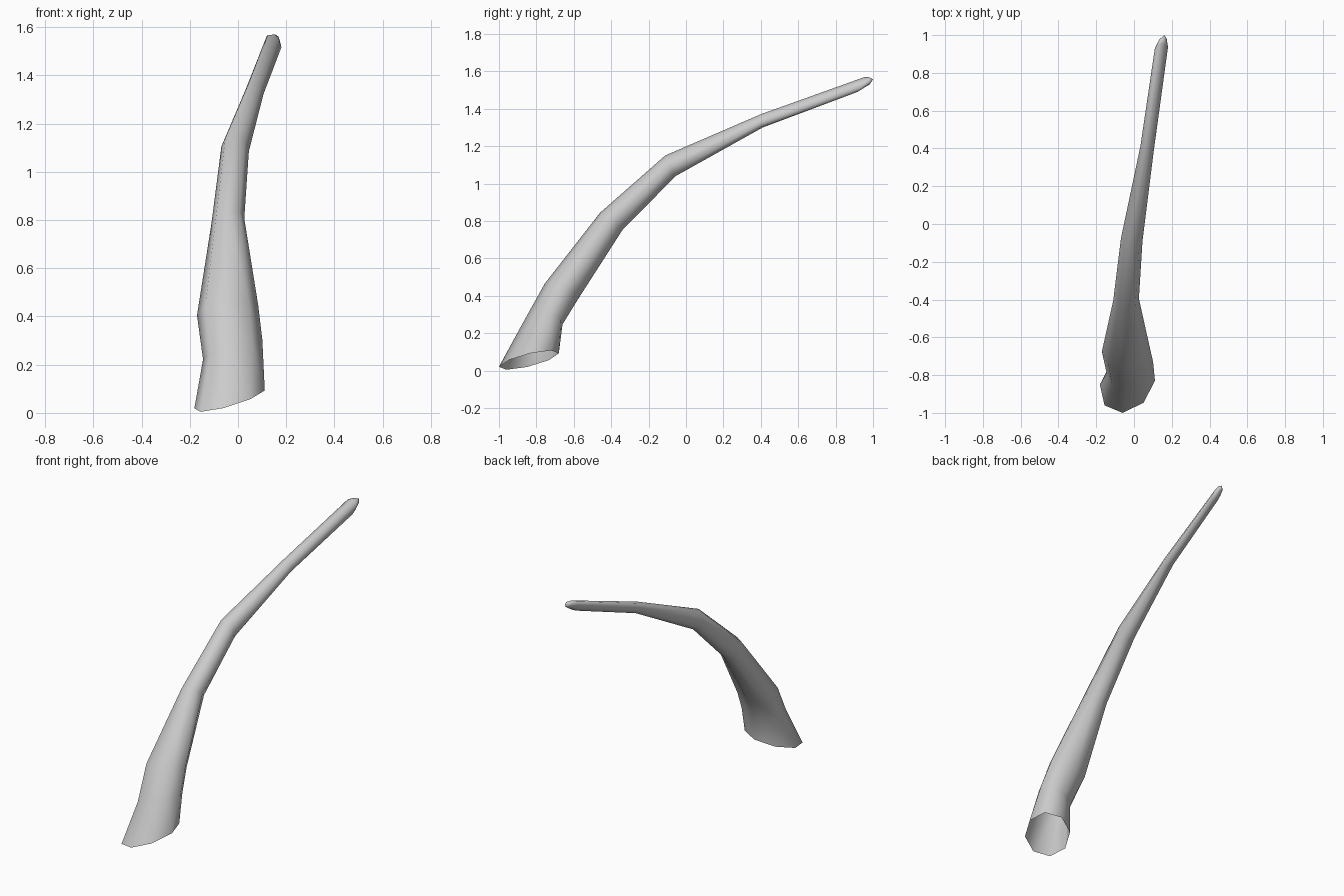
import bpy, bmesh, math
from mathutils import Vector

cube = bpy.data.objects.get("Cube")
if cube:
    bpy.data.objects.remove(cube, do_unlink=True)

grey = bpy.data.materials.new("horn_grey")
grey.use_nodes = True
colour = (0.6, 0.6, 0.6, 1)
grey.diffuse_color = colour
grey.node_tree.nodes["Principled BSDF"].inputs["Base Color"].default_value = colour

SIDES = 8
# Elliptical cross-sections from root to tip: centre, sideways radius, frontward radius
sections = [
    ((-.035, -.84, .056), (.146, .010, .037), (-.025, -.160, -.036)),
    ((-.022, -.76, .262), (.123, .030, .040), (-.010, -.100, .015)),
    ((-.043, -.665, .425), (.127, .010, .020), (-.005, -.090, .040)),
    ((-.042, -.400, .797), (.068, .005, .010), (0, -.060, .046)),
    ((-.012, -.083, 1.095), (.057, -.008, -.010), (0, -.028, .055)),
    ((.070, .405, 1.335), (.036, -.008, -.012), (0, -.006, .035)),
    ((.145, .932, 1.528), (.035, .004, -.012), (0, .022, .041)),
    ((.153, .979, 1.550), (.020, .003, -.004), (0, -.004, .020)),
]
tip = (.160, 1.0, 1.558)

# Horn: open at the root, closed at the tip
bm = bmesh.new()
rings = []
for centre, side, front in sections:
    c, u, v = Vector(centre), Vector(side), Vector(front)
    angles = [2 * math.pi * i / SIDES for i in range(SIDES)]
    rings.append([bm.verts.new(c + u * math.cos(a) + v * math.sin(a)) for a in angles])
for low, high in zip(rings, rings[1:]):
    for i in range(SIDES):
        j = (i + 1) % SIDES
        bm.faces.new((low[i], high[i], high[j], low[j]))
end = bm.verts.new(tip)
for i in range(SIDES):
    bm.faces.new((rings[-1][i], end, rings[-1][(i + 1) % SIDES]))
bmesh.ops.recalc_face_normals(bm, faces=bm.faces)

# Face normals outward, away from the centre of the root section
root_face = rings[0][0].link_faces[0]
if root_face.normal.dot(root_face.calc_center_median() - Vector(sections[0][0])) < 0:
    bmesh.ops.reverse_faces(bm, faces=bm.faces)

mesh = bpy.data.meshes.new("curved_horn")
bm.to_mesh(mesh)
bm.free()
mesh.materials.append(grey)
mesh.shade_smooth()
horn = bpy.data.objects.new("curved_horn", mesh)
bpy.context.collection.objects.link(horn)
